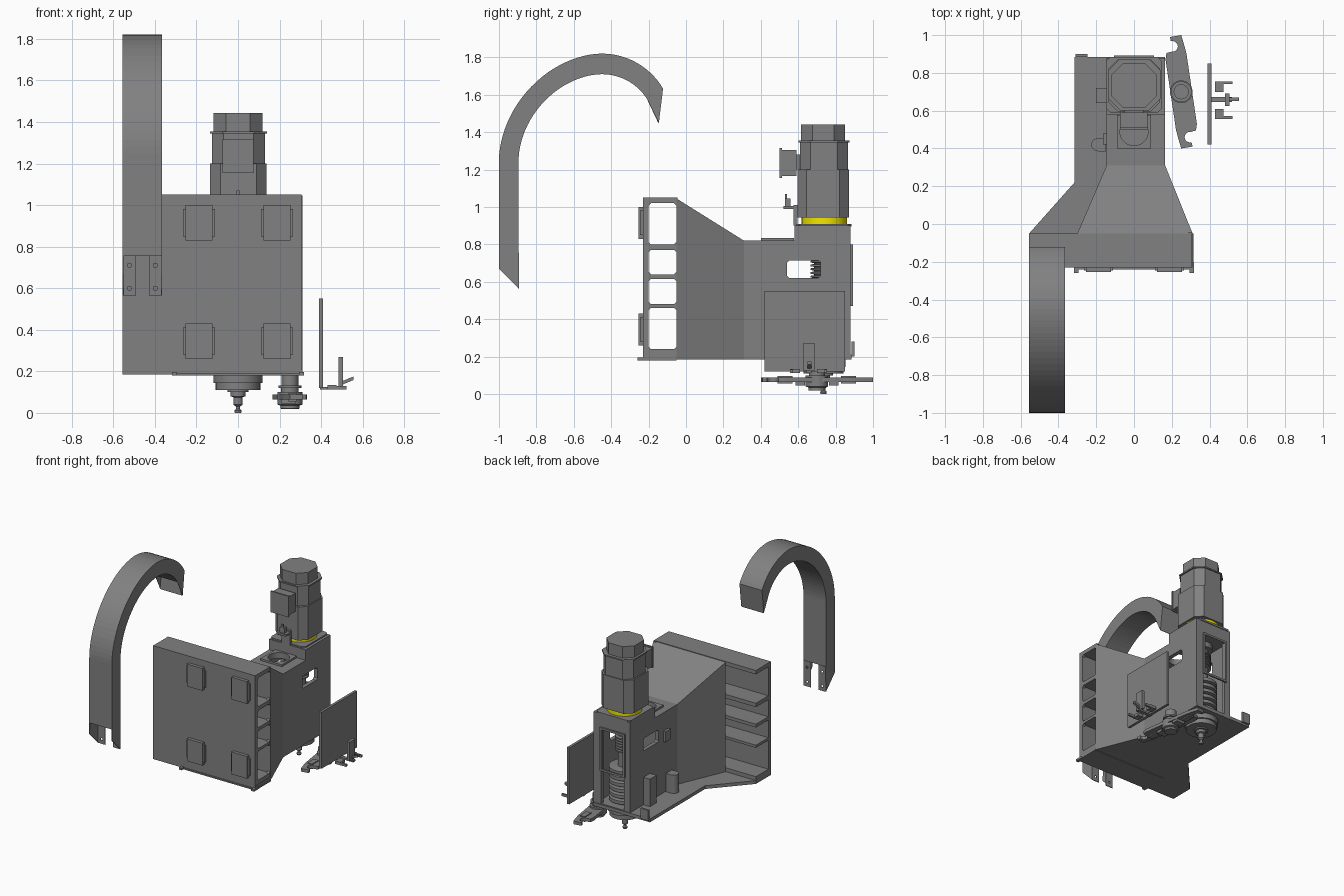
import bpy, bmesh, math
from math import sin, cos, pi, radians

if "Cube" in bpy.data.objects:
    bpy.data.objects.remove(bpy.data.objects["Cube"])


def mesh(name, verts, faces):
    me = bpy.data.meshes.new(name)
    me.from_pydata(verts, [], faces)
    bm = bmesh.new()
    bm.from_mesh(me)
    bmesh.ops.recalc_face_normals(bm, faces=bm.faces)
    bm.to_mesh(me)
    bm.free()
    ob = bpy.data.objects.new(name, me)
    bpy.context.collection.objects.link(ob)
    return ob


def prism(name, pts, axis, a, b):
    """Extrude a 2D outline along an axis from a to b."""
    place = {'x': lambda p, t: (t, p[0], p[1]), 'y': lambda p, t: (p[0], t, p[1]),
             'z': lambda p, t: (p[0], p[1], t)}[axis]
    n = len(pts)
    verts = [place(p, a) for p in pts] + [place(p, b) for p in pts]
    faces = [list(range(n)), list(range(n, 2 * n))]
    faces += [(i, (i + 1) % n, n + (i + 1) % n, n + i) for i in range(n)]
    return mesh(name, verts, faces)


def box(name, x0, x1, y0, y1, z0, z1):
    return prism(name, [(x0, y0), (x1, y0), (x1, y1), (x0, y1)], 'z', z0, z1)


def octagon(x0, x1, y0, y1, c):
    return [(x0 + c, y0), (x1 - c, y0), (x1, y0 + c), (x1, y1 - c),
            (x1 - c, y1), (x0 + c, y1), (x0, y1 - c), (x0, y0 + c)]


def lathe(name, cx, cy, prof, n=32):
    """Revolve (radius, z) points about a vertical axis."""
    verts = [(cx + r * cos(2 * pi * i / n), cy + r * sin(2 * pi * i / n), z)
             for r, z in prof for i in range(n)]
    faces = [(k * n + i, k * n + (i + 1) % n, (k + 1) * n + (i + 1) % n, (k + 1) * n + i)
             for k in range(len(prof) - 1) for i in range(n)]
    faces += [list(range(n)), list(range((len(prof) - 1) * n, len(prof) * n))]
    ob = mesh(name, verts, faces)
    bpy.ops.object.select_all(action='DESELECT')
    ob.select_set(True)
    bpy.context.view_layer.objects.active = ob
    bpy.ops.object.shade_smooth_by_angle(angle=radians(30))
    return ob


def cut(ob, *cutters):
    for c in cutters:
        c.hide_render = True
        c.hide_set(True)
        m = ob.modifiers.new('cut', 'BOOLEAN')
        m.operation, m.object, m.solver = 'DIFFERENCE', c, 'EXACT'
    dg = bpy.context.evaluated_depsgraph_get()
    ob.data = bpy.data.meshes.new_from_object(ob.evaluated_get(dg))
    ob.modifiers.clear()
    for c in cutters:
        bpy.data.objects.remove(c)


# base plate and its front feet
prism('base_plate', [(-.555, -.23), (.31, -.23), (.31, -.05), (.165, .31), (.165, .885),
                     (-.315, .885), (-.315, .22), (-.555, -.05)], 'z', .185, .21)
for x in (-.305, .305):
    box('base_foot', x - .012, x + .012, -.26, -.2, .18, .196)
box('base_strip', -.31, .315, -.24, -.05, .18, .19)
box('corner_lug', -.31, -.245, .885, .9, .2, .28)

# front plate with shelves, and a right end frame with four windows
box('front_plate', -.555, .305, -.23, -.2, .2, 1.05)
for z0, z1 in [(.207, .24), (.46, .48), (.615, .64), (.77, .8), (1.02, 1.05)]:
    box('shelf', -.555, .29, -.2, -.05, z0, z1)
frame = box('window_frame', .285, .306, -.231, -.045, .2, 1.05)
cut(frame, *[prism('w', octagon(-.2, -.052, z0, z1, .012), 'x', .2, .4)
             for z0, z1 in [(.24, .46), (.48, .615), (.64, .77), (.8, 1.02)]])

# guide pads
for x in (-.188, .188):
    for z in (.345, .915):
        box('guide_pad', x - .065, x + .065, -.255, -.23, z - .085, z + .085)
        box('guide_pad_flange', x - .077, x + .077, -.245, -.23, z - .065, z + .065)

# tapered neck between front plate and column
mesh('tapered_neck',
     [(-.3, -.05, .2), (.31, -.05, .2), (.31, -.05, 1.045), (-.3, -.05, 1.045),
      (-.145, .31, .2), (.165, .31, .2), (.165, .31, .82), (-.145, .31, .82)],
     [(0, 1, 2, 3), (4, 5, 6, 7), (0, 1, 5, 4), (1, 2, 6, 5), (2, 3, 7, 6), (3, 0, 4, 7)])

# hollow column with side window, back opening and top hole
column = prism('column', [(.31, .19), (.88, .19), (.88, .9), (.58, .9), (.58, .82), (.31, .82)],
               'x', -.145, .165)
cut(column,
    box('c1', -.115, .135, .37, .85, .215, .79),
    prism('c2', octagon(.54, .72, .62, .715, .012), 'x', -.3, .3),
    box('c3', -.095, .1, .8, .95, .215, .79),
    lathe('c4', 0, .49, [(.075, .7), (.075, .9)]))
rim = box('top_rim', -.09, .09, .4, .578, .818, .835)
cut(rim, lathe('c5', 0, .49, [(.075, .7), (.075, .95)]))
for x in (-.105, .09):
    box('back_frame_side', x, x + .015, .88, .893, .47, .8)
for z in (.47, .785):
    box('back_frame_bar', -.105, .105, .88, .893, z, z + .015)

# parts on the left side of the column
box('left_box', -.2, -.145, .64, .72, .2, .42)
prism('left_pocket', [(-.15, .385), (-.15, .455)] +
      [(-.19 + .036 * cos(a), .42 + .035 * sin(a)) for a in [pi * (.5 + i / 10) for i in range(11)]],
      'z', .2, .35)
box('left_switch', -.165, -.145, .42, .48, .6, .68)

# spindle: bellows, drawbar and stepped nose
prof = [(.085, .21)]
for i in range(6):
    z = .225 + i * .045
    prof += [(.085, z), (.112, z + .005), (.112, z + .03), (.085, z + .035)]
lathe('spindle_bellows', 0, .735, prof)
prof = [(.05, .48), (.05, .58)]
for i in range(6):
    z = .6 + i * .02
    prof += [(.05, z), (.07, z + .003), (.07, z + .012), (.05, z + .015)]
lathe('drawbar', 0, .735, prof + [(.05, .75), (.08, .75), (.08, .8)])
lathe('spindle_nose', 0, .735,
      [(.015, 0), (.018, .012), (.01, .018), (.01, .03), (.022, .04), (.022, .075), (.035, .08),
       (.035, .1), (.05, .1), (.05, .11), (.108, .11), (.108, .145), (.118, .145), (.118, .21)])

# motor
prism('motor_plate', octagon(-.145, .145, .59, .885, .02), 'z', .895, .91)
ring = lathe('yellow_ring', 0, .74, [(.122, .91), (.122, .945)])
prism('motor_lower', octagon(-.135, .138, .595, .872, .05), 'z', .945, 1.2)
prism('motor_upper', octagon(-.125, .13, .61, .865, .055), 'z', 1.2, 1.35)
prism('motor_flange', octagon(-.135, .14, .602, .873, .06), 'z', 1.345, 1.355)
prism('motor_cap', octagon(-.118, .118, .615, .85, .06), 'z', 1.35, 1.442)
box('terminal_box', -.073, .072, .51, .59, 1.165, 1.305)
box('terminal_lid', -.075, .074, .5, .512, 1.155, 1.315)
box('terminal_neck', -.05, .05, .59, .62, 1.2, 1.28)
box('sensor_base', -.04, .04, .52, .59, .99, 1.005)
box('sensor_post', -.035, .035, .575, .595, .9, 1.01)
box('sensor_block', -.02, .02, .53, .56, 1.005, 1.045)
box('sensor_pin', -.008, .008, .53, .54, 1.03, 1.07)

# tool change arm, symmetric under a half turn
AX, AY = .25, .70
half = [(.028, .2), (.015, .25), (0, .3), (-.06, .29), (-.055, .268)]
half += [(-.046 + .028 * cos(radians(a)), .24 + .028 * sin(radians(a))) for a in range(100, -110, -20)]
half += [(-.078, .205), (-.083, .17)]
outline = [(AX + s * x, AY + s * y) for s in (1, -1) for x, y in half]
prism('tool_arm', outline, 'z', .064, .088)
lathe('arm_hub', AX, AY, [(.025, .018), (.045, .02), (.045, .035), (.06, .04), (.06, .1), (.042, .1),
                          (.042, .12), (.055, .12), (.055, .132), (.04, .132), (.04, .185)])
for s in (1, -1):
    x, y = AX + s * .005, AY + s * .09
    box('arm_lock', x - .035, x + .035, y - .025, y + .025, .045, .065)
    x, y = AX - s * .012, AY + s * .17
    box('arm_latch', x - .02, x + .02, y - .04, y + .04, .055, .095)

# side panel and its bracket
box('side_panel', .39, .41, .42, .85, .12, .55)
box('bracket_foot', .395, .52, .645, .672, .112, .125)
for y, t in ((.555, .557), (.7, .74)):
    box('bracket_jaw', .43, .475, y, y + .055, .112, .135)
    box('bracket_tip', .475, .522, t, t + .014, .112, .13)
box('bracket_upright', .483, .505, .625, .69, .125, .27)
prism('bracket_lever', [(.5, .135), (.555, .158), (.555, .175), (.5, .152)], 'y', .65, .67)

# curved hollow duct, open at the foot
X0, X1 = -.555, -.365
outer, inner = [(-1, .755)], [(-.895, .755)]
for i in range(25):
    t = pi / 2 * i / 24
    c, s = max(cos(t), 0) ** 1.08, sin(t) ** 1.08
    outer.append((-.45 - .55 * c, 1.25 + .57 * s))
    inner.append((-.45 - .445 * c, 1.25 + .46 * s))
for i in range(1, 15):
    t = radians(90 - 59.5 * i / 14)
    outer.append((-.45 + .38 * cos(t), 1.44 + .38 * sin(t)))
    inner.append((-.45 + .28 * cos(t), 1.44 + .27 * sin(t)))
verts, n = [], len(outer)
for (yo, zo), (yi, zi) in zip(outer, inner):
    verts += [(X0, yo, zo), (X1, yo, zo), (X1, yi, zi), (X0, yi, zi)]
faces = [(4 * k + j, 4 * k + (j + 1) % 4, 4 * k + 4 + (j + 1) % 4, 4 * k + 4 + j)
         for k in range(n - 1) for j in range(4)]
# closing flap at the upper end, slanted cheeks at the foot
e, v = 4 * (n - 1), len(verts)
verts += [(X0, -.145, 1.45), (X1, -.145, 1.45), (X0, -1, .67), (X1, -1, .67),
          (X0, -.895, .565), (X1, -.895, .565)]
faces += [(e, e + 1, v + 1, v), (e, e + 3, v), (e + 1, e + 2, v + 1),
          (0, 3, v + 4, v + 2), (1, 2, v + 5, v + 3)]
duct = mesh('curved_duct', verts, faces)
wall = duct.modifiers.new('wall', 'SOLIDIFY')
wall.thickness, wall.offset = .004, -1

# drilled mounting tabs at the foot
for x in (-.552, -.428):
    tab = box('duct_tab', x, x + .06, -.898, -.892, .565, .757)
    for z in (.6, .71):
        cut(tab, box('hole', x + .022, x + .038, -.92, -.87, z - .008, z + .008))

# dark grey metal everywhere, yellow on the motor ring
grey, yellow = bpy.data.materials.new('dark_grey'), bpy.data.materials.new('yellow')
grey.diffuse_color = (.22, .22, .22, 1)
yellow.diffuse_color = (.9, .8, 0, 1)
for ob in bpy.data.objects:
    ob.data.materials.clear()
    ob.data.materials.append(yellow if ob == ring else grey)

for m in bpy.data.materials:
    if m.users and not m.is_grease_pencil:
        m.use_nodes = True
        m.node_tree.nodes["Principled BSDF"].inputs["Base Color"].default_value = m.diffuse_color
